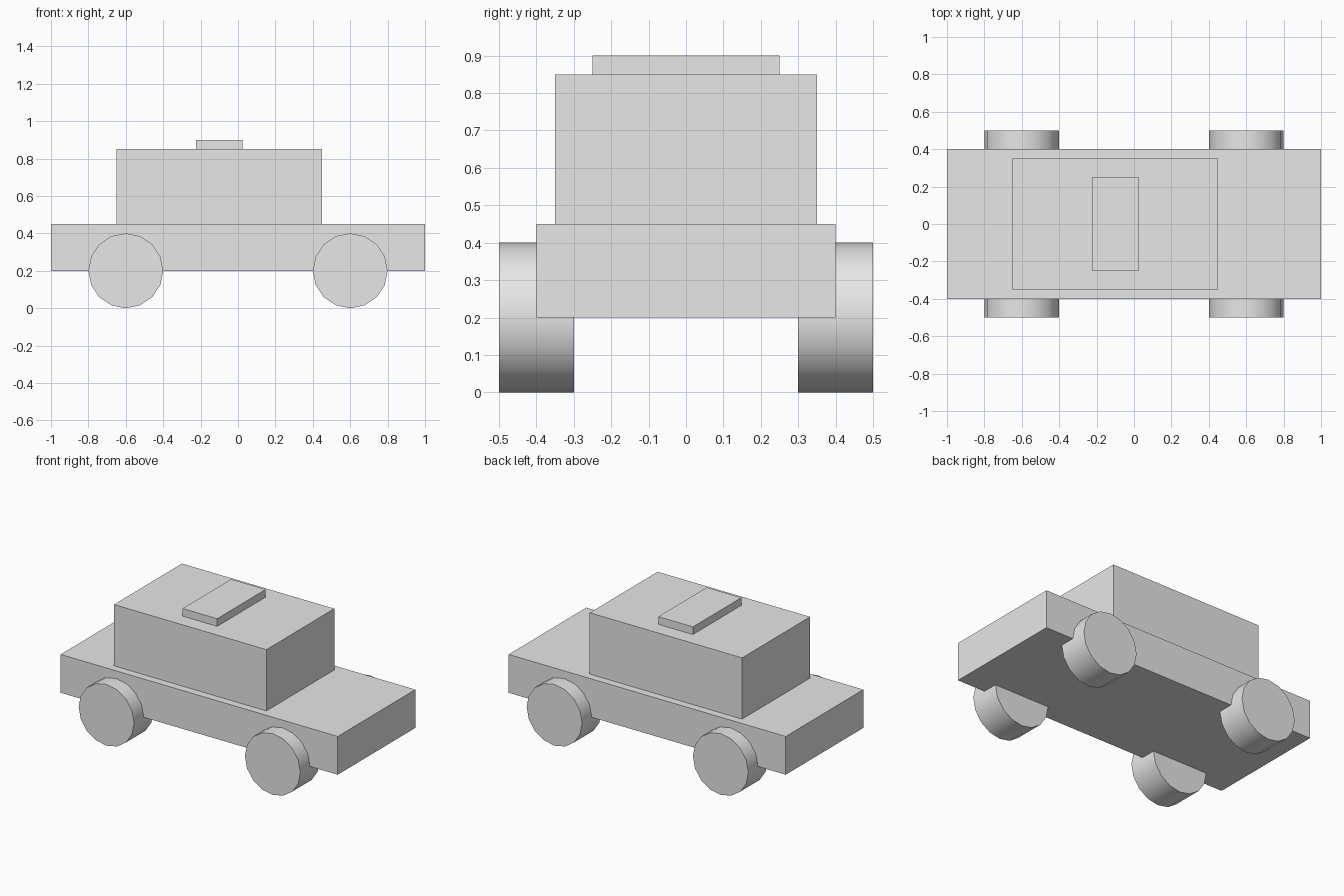
import bpy
import math

default_cube = bpy.data.objects.get("Cube")
if default_cube:
    bpy.data.objects.remove(default_cube, do_unlink=True)

# One plain grey for every part
grey = bpy.data.materials.new("light_grey")
grey.use_nodes = True
grey.diffuse_color = (0.8, 0.8, 0.8, 1)
grey.node_tree.nodes["Principled BSDF"].inputs["Base Color"].default_value = grey.diffuse_color


def box(name, x, width, depth, bottom, height):
    """Box centred on y = 0, standing on the given bottom height."""
    bpy.ops.mesh.primitive_cube_add(size=1, location=(x, 0, bottom + height / 2))
    part = bpy.context.object
    part.name = name
    part.scale = (width, depth, height)
    bpy.ops.object.transform_apply(location=False, rotation=False, scale=True)
    part.data.materials.append(grey)


def wheel(name, x, y):
    """Wheel with its axle along y, touching the ground."""
    bpy.ops.mesh.primitive_cylinder_add(
        vertices=16, radius=0.2, depth=0.2,
        location=(x, y, 0.2), rotation=(math.pi / 2, 0, 0))
    part = bpy.context.object
    part.name = name
    part.data.materials.append(grey)
    bpy.ops.object.shade_smooth_by_angle(angle=math.radians(30))


# Stacked bodywork
box("lower_body", 0, 2, 0.8, 0.2, 0.25)
box("cabin", -0.1, 1.1, 0.7, 0.45, 0.4)
box("roof_panel", -0.1, 0.25, 0.5, 0.85, 0.05)

# Four wheels, half sunk into the body sides
for side_x, x in (("right", -0.6), ("left", 0.6)):
    for side_y, y in (("front", -0.4), ("back", 0.4)):
        wheel(f"{side_y}_{side_x}_wheel", x, y)
